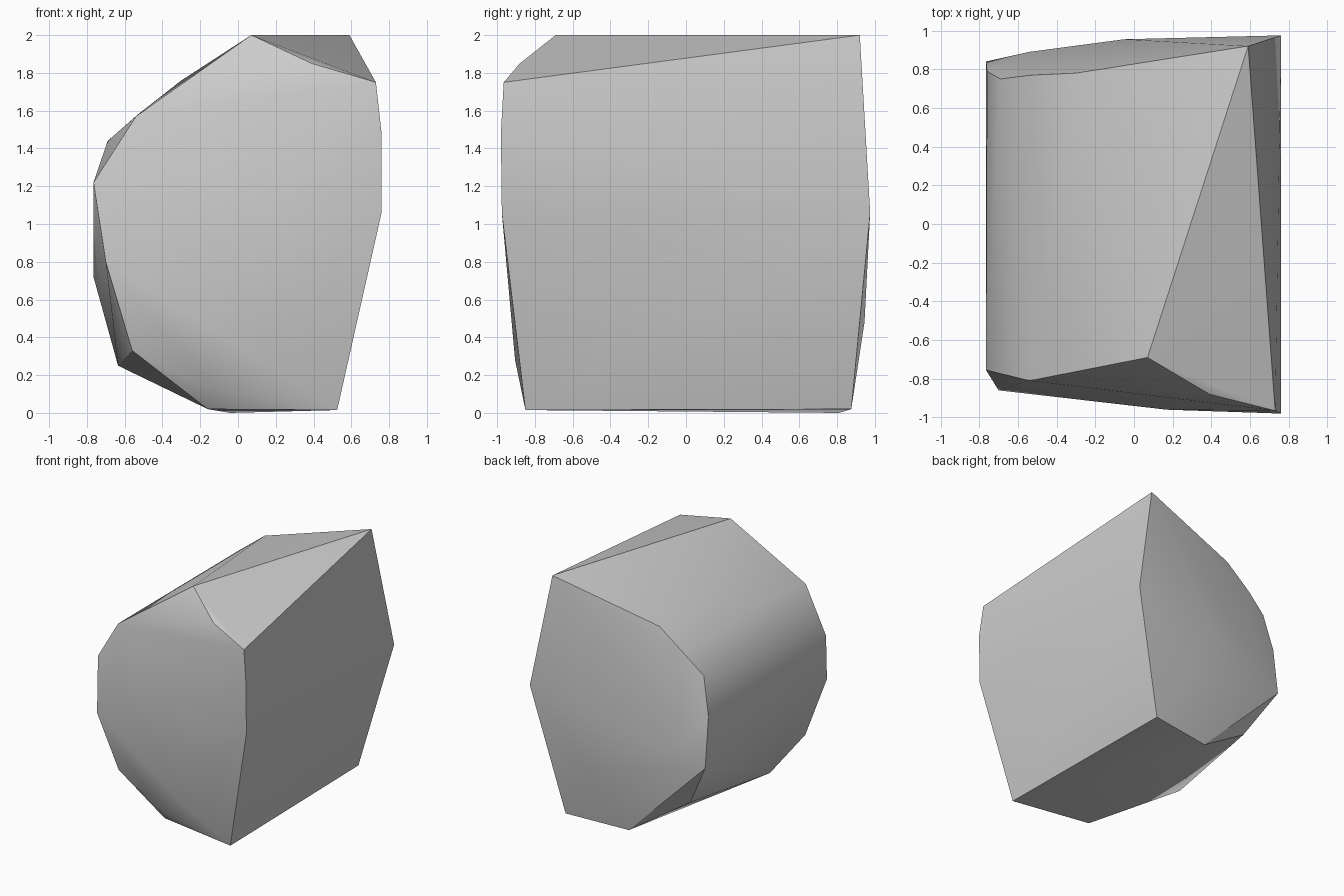
import bpy
import bmesh
import math

# Remove the default cube only
default_cube = bpy.data.objects.get("Cube")
if default_cube is not None:
    bpy.data.objects.remove(default_cube, do_unlink=True)


def make_material(name, color):
    material = bpy.data.materials.new(name)
    material.use_nodes = True
    material.diffuse_color = color
    shader = material.node_tree.nodes["Principled BSDF"]
    shader.inputs["Base Color"].default_value = color
    shader.inputs["Roughness"].default_value = 0.9
    return material


def make_hull(name, corner_groups, material):
    """Build one faceted stone as the convex hull of its corner points."""
    bm = bmesh.new()
    for corners in corner_groups:
        for corner in corners:
            bm.verts.new(corner)
    result = bmesh.ops.convex_hull(bm, input=bm.verts[:])
    unused = [item for item in result["geom_interior"] + result["geom_unused"]
              if isinstance(item, bmesh.types.BMVert)]
    bmesh.ops.delete(bm, geom=list(set(unused)), context="VERTS")
    bmesh.ops.recalc_face_normals(bm, faces=bm.faces[:])
    mesh = bpy.data.meshes.new(name)
    bm.to_mesh(mesh)
    bm.free()
    mesh.materials.append(material)
    stone = bpy.data.objects.new(name, mesh)
    bpy.context.collection.objects.link(stone)
    return stone


# Front rim, clockwise from the peak
front_rim = [
    (.07, -.69, 2), (.39, -.88, 1.85), (.73, -.965, 1.75),
    (.76, -.98, 1.48), (.76, -.975, 1.06), (.525, -.85, .015),
    (-.13, -.84, .13), (-.56, -.775, .33), (-.7, -.86, .8),
    (-.765, -.755, 1.22), (-.54, -.81, 1.57),
]
# Gentle bulge of the front face
front_bulge = [(.17, -.96, 1.05), (.1, -.905, .28)]

# Back rim, from the peak down the sides
back_rim = [
    (.59, .92, 2), (-.3, .78, 1.76), (-.53, .77, 1.58),
    (-.69, .75, 1.44), (-.76, .79, 1.13), (-.765, .84, .72),
    (-.53, .7, .32), (.5, .875, .02), (.76, .975, 1.06),
]
# Gentle bulge of the back face
back_bulge = [(-.54, .89, .85), (-.05, .955, .9), (.25, .945, .48)]

# Underside corners
underside = [(-.04, .81, 0), (-.16, -.74, .02), (-.635, -.2, .25)]

stone_gray = make_material("stone gray", (.6, .6, .6, 1))
boulder = make_hull(
    "boulder",
    [front_rim, front_bulge, back_rim, back_bulge, underside],
    stone_gray,
)

# Smooth the rounded areas and keep the hard breaks crisp
bpy.ops.object.select_all(action="DESELECT")
boulder.select_set(True)
bpy.context.view_layer.objects.active = boulder
bpy.ops.object.shade_smooth_by_angle(angle=math.radians(30))
